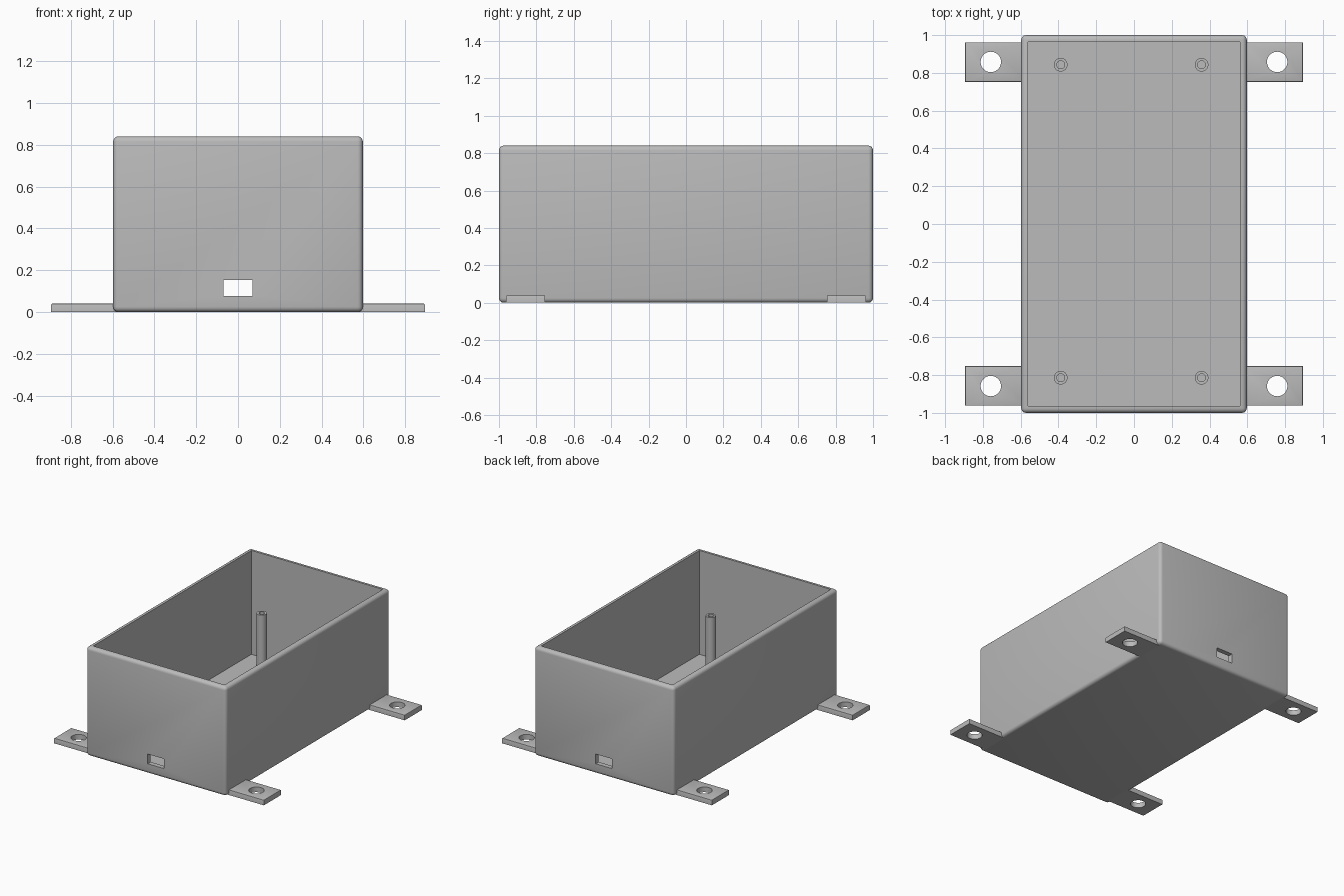
import bpy, bmesh, math

if "Cube" in bpy.data.objects:
    bpy.data.objects.remove(bpy.data.objects["Cube"])

grey = bpy.data.materials.new("plain_grey")
grey.diffuse_color = (0.5, 0.5, 0.5, 1)
grey.use_nodes = True
grey.node_tree.nodes["Principled BSDF"].inputs["Base Color"].default_value = grey.diffuse_color


def make_object(name, bm):
    mesh = bpy.data.meshes.new(name)
    bm.to_mesh(mesh)
    bm.free()
    mesh.materials.append(grey)
    obj = bpy.data.objects.new(name, mesh)
    bpy.context.collection.objects.link(obj)
    return obj


def box(name, lo, hi, radius=0, segments=4, pick=lambda e: True):
    """Box between two corners, with the picked edges rounded."""
    bm = bmesh.new()
    bmesh.ops.create_cube(bm, size=1)
    for v in bm.verts:
        v.co = [(a + b) / 2 + c * (b - a) for a, b, c in zip(lo, hi, v.co)]
    if radius:
        bmesh.ops.bevel(bm, geom=[e for e in bm.edges if pick(e)], offset=radius,
                        segments=segments, profile=0.5, affect='EDGES')
    return make_object(name, bm)


def cylinder(name, x, y, z0, z1, radius, sides=40):
    bm = bmesh.new()
    bmesh.ops.create_cone(bm, cap_ends=True, segments=sides, radius1=radius,
                          radius2=radius, depth=z1 - z0)
    bmesh.ops.translate(bm, verts=bm.verts, vec=(x, y, (z0 + z1) / 2))
    return make_object(name, bm)


def cut(obj, *cutters):
    """Subtract the cutters, apply the result and remove the cutters."""
    for cutter in cutters:
        mod = obj.modifiers.new("cut", 'BOOLEAN')
        mod.operation = 'DIFFERENCE'
        mod.solver = 'EXACT'
        mod.object = cutter
        cutter.hide_render = True
    bpy.ops.object.select_all(action='DESELECT')
    bpy.context.view_layer.objects.active = obj
    obj.select_set(True)
    for mod in list(obj.modifiers):
        bpy.ops.object.modifier_apply(modifier=mod.name)
    for cutter in cutters:
        bpy.data.objects.remove(cutter)
    bpy.ops.object.shade_smooth_by_angle(angle=math.radians(35))


# Open case with rounded outer edges and a cable slot in both end walls
case = box("case", (-0.597, -1, 0), (0.597, 1, 0.84), 0.025)
cut(case,
    box("cavity_cutter", (-0.56, -0.963, 0.04), (0.56, 0.963, 1.2)),
    box("slot_cutter", (-0.07, -1.2, 0.077), (0.07, 1.2, 0.152)))

# Mounting tabs with screw holes, one at each corner
for sx in (-1, 1):
    for sy in (-1, 1):
        xs = sorted((sx * 0.57, sx * 0.894))
        ys = sorted((sy * 0.753, sy * 0.962))
        tab = box("mounting_tab", (xs[0], ys[0], 0), (xs[1], ys[1], 0.04), 0.005, 2,
                  lambda e: all(v.co.z > 0.03 for v in e.verts))
        cut(tab, cylinder("screw_hole_cutter", sx * 0.758, sy * 0.858, -0.1, 0.2, 0.054))

# Hollow posts rising from the floor
for x in (-0.388, 0.358):
    for y in (-0.814, 0.843):
        post = cylinder("standoff_post", x, y, 0.03, 0.45, 0.036, 32)
        cut(post, cylinder("post_hole_cutter", x, y, 0.045, 0.6, 0.021, 32))
